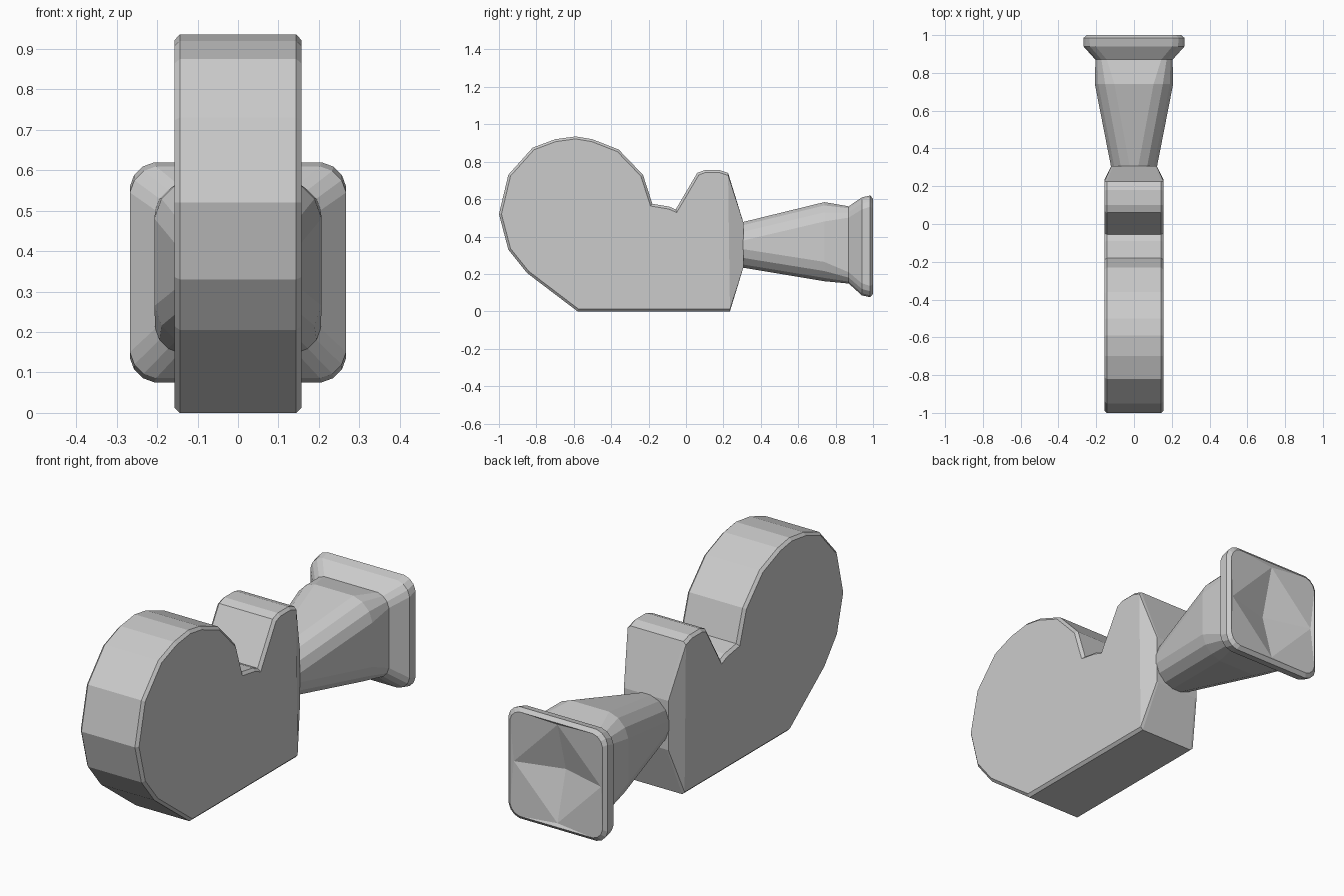
import bpy, bmesh, math

if "Cube" in bpy.data.objects:
    bpy.data.objects.remove(bpy.data.objects["Cube"])


def add_object(name, bm):
    bmesh.ops.recalc_face_normals(bm, faces=bm.faces)
    mesh = bpy.data.meshes.new(name)
    bm.to_mesh(mesh)
    bm.free()
    ob = bpy.data.objects.new(name, mesh)
    bpy.context.collection.objects.link(ob)
    return ob


# Body: side profile (y, z) extruded across x
HALF = 0.157
profile = [(-0.58, 0), (-0.85, 0.205), (-0.95, 0.33), (-1.0, 0.52), (-0.95, 0.73),
           (-0.82, 0.875), (-0.70, 0.92), (-0.59, 0.935), (-0.50, 0.92), (-0.36, 0.865),
           (-0.23, 0.73), (-0.18, 0.575), (-0.09, 0.56), (-0.055, 0.545), (0.06, 0.74),
           (0.10, 0.755), (0.18, 0.755), (0.225, 0.74), (0.235, 0)]
bm = bmesh.new()
cap = bm.faces.new([bm.verts.new((-HALF, y, z)) for y, z in profile])
ext = bmesh.ops.extrude_face_region(bm, geom=[cap], use_keep_orig=True)
for v in ext["geom"]:
    if isinstance(v, bmesh.types.BMVert):
        v.co.x = HALF
bmesh.ops.recalc_face_normals(bm, faces=bm.faces)

# Soften the rims of the two flat sides
caps = [f for f in bm.faces if abs(f.normal.x) > 0.9]
rim = [e for f in caps for e in f.edges
       if min(v.co.y for v in e.verts) < 0.2]
bmesh.ops.bevel(bm, geom=rim, offset=0.013, segments=1, affect='EDGES', clamp_overlap=True)

# Tapered nose that meets the horn
bm.normal_update()
end = max(bm.faces, key=lambda f: f.calc_center_median().y)
new = bmesh.ops.extrude_discrete_faces(bm, faces=[end])["faces"][0]
for v in new.verts:
    v.co.x *= 0.12 / HALF
    v.co.y = 0.307
    v.co.z = 0.475 if v.co.z > 0.35 else 0.235
add_object("whistle_body", bm)


# Horn and flange: rounded-square rings lofted along y
def ring(bm, y, hw, z0, z1, r):
    cz, hh = (z0 + z1) / 2, (z1 - z0) / 2
    pts = []
    for q, (sx, sz) in enumerate([(1, 1), (-1, 1), (-1, -1), (1, -1)]):
        for k in range(4):
            a = math.radians(90 * q + 7.5 + 25 * k)
            pts.append(bm.verts.new((sx * (hw - r) + r * math.cos(a), y,
                                     cz + sz * (hh - r) + r * math.sin(a))))
    return pts


bm = bmesh.new()
rings = [ring(bm, *p) for p in [
    (0.29, 0.12, 0.235, 0.475, 0.115),
    (0.74, 0.208, 0.16, 0.585, 0.12),
    (0.87, 0.205, 0.148, 0.562, 0.07),
    (0.94, 0.268, 0.085, 0.61, 0.075),
    (0.985, 0.268, 0.075, 0.62, 0.07),
    (1.0, 0.25, 0.093, 0.602, 0.06)]]
for a, b in zip(rings, rings[1:]):
    for i in range(16):
        j = (i + 1) % 16
        bm.faces.new((a[i], a[j], b[j], b[i]))
bm.faces.new(rings[0])

# Diamond pyramid dent in the mouth of the horn
last, zc = rings[-1], 0.348
apex = bm.verts.new((0, 0.925, zc))
mids = [bm.verts.new(p) for p in [(0.235, 0.99, zc), (0, 0.99, zc + 0.24),
                                  (-0.235, 0.99, zc), (0, 0.99, zc - 0.24)]]
for q in range(4):
    m, n = mids[q], mids[(q + 1) % 4]
    bm.faces.new((m, n, apex))
    corner = last[4 * q:4 * q + 4]
    bm.faces.new([m] + corner + [n])
    bm.faces.new((n, corner[-1], last[(4 * q + 4) % 16]))
add_object("horn_mouthpiece", bm)
